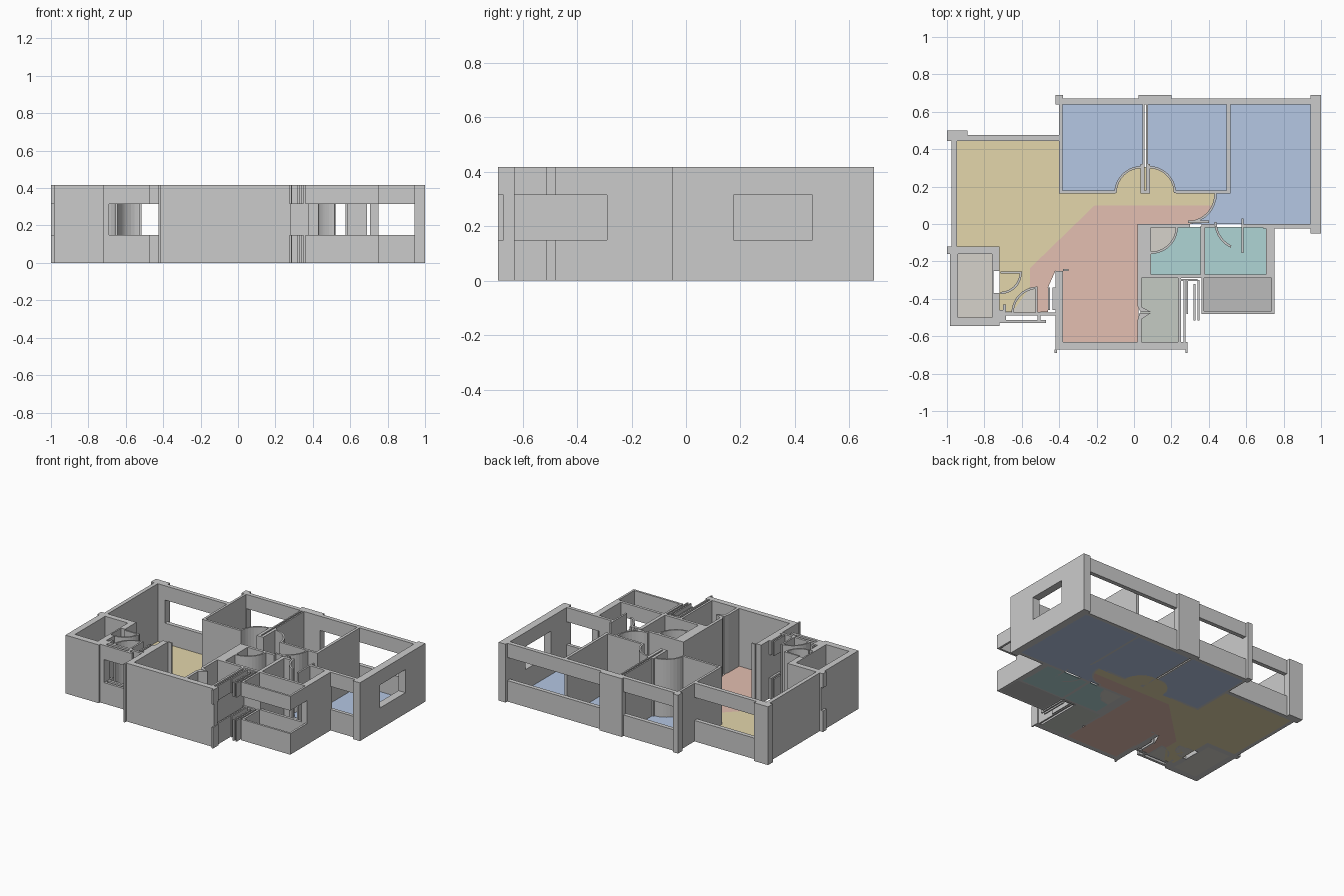
import bpy, bmesh
from math import cos, sin, radians

H, SILL, HEAD, FLOOR = 0.417, 0.15, 0.315, 0.004


def finish(name, bm, color=None):
    bmesh.ops.recalc_face_normals(bm, faces=bm.faces)
    me = bpy.data.meshes.new(name)
    bm.to_mesh(me)
    bm.free()
    ob = bpy.data.objects.new(name, me)
    bpy.context.collection.objects.link(ob)
    if color:
        mat = bpy.data.materials.new(name + "_colour")
        mat.diffuse_color = (*color, 1)
        me.materials.append(mat)
    return ob


def prism(bm, pts, z0, z1):
    f = bm.faces.new([bm.verts.new((x, y, z0)) for x, y in pts])
    new = bmesh.ops.extrude_face_region(bm, geom=[f], use_keep_orig=True)
    verts = [v for v in new["geom"] if isinstance(v, bmesh.types.BMVert)]
    bmesh.ops.translate(bm, verts=verts, vec=(0, 0, z1 - z0))


def rect(x0, x1, y0, y1):
    return [(x0, y0), (x1, y0), (x1, y1), (x0, y1)]


def walls(name, rects, spans=((0, H),)):
    bm = bmesh.new()
    for r in rects:
        for z0, z1 in spans:
            prism(bm, rect(*r), z0, z1)
    finish(name, bm)


def windows(name, rects):
    # wall below the sill and above the head, open between
    walls(name, rects, ((0, SILL), (HEAD, H)))


def arc(cx, cy, r, a0, a1, n=10):
    return [(cx + r * cos(radians(a0 + (a1 - a0) * i / n)),
             cy + r * sin(radians(a0 + (a1 - a0) * i / n))) for i in range(n + 1)]


def swing(name, cx, cy, r, a0, a1, t=0.012):
    # curved full-height door sweep
    bm = bmesh.new()
    prism(bm, arc(cx, cy, r, a0, a1) + arc(cx, cy, r - t, a1, a0), 0, H)
    finish(name, bm)


def floor(name, color, *polys):
    bm = bmesh.new()
    for p in polys:
        prism(bm, p, 0, FLOOR)
    finish(name, bm, color)


# outer shell: pillars and solid walls
walls("corner_pillars", [(-1, -.89, .445, .5), (-.42, -.38, .64, .69),
                         (.025, .2, .64, .69), (.945, 1, .465, .69)])
walls("right_wall", [(.945, 1, -.05, .175)])
walls("left_wall", [(-.975, -.947, -.12, .445)])
walls("front_wall", [(-.42, .28, -.67, -.63), (-.425, -.413, -.69, -.67)])

# outer window walls
windows("right_window", [(.945, 1, .175, .465)])
windows("back_windows", [(-.89, -.4, .445, .475), (-.38, .025, .64, .67), (.2, .945, .64, .67)])
windows("bedroom_front_window", [(.69, .945, -.025, 0)])

# bedroom partitions
walls("bedroom_walls", [(-.4, -.383, .163, .64), (-.383, -.1, .163, .18),
                        (.045, .055, .163, .64), (.065, .075, .163, .64), (.055, .065, .163, .18),
                        (.225, .515, .163, .18), (.495, .515, .18, .64),
                        (.43, .44, .13, .163), (.29, .4, .005, .02)])
walls("bedroom_door_leaves", [(.034, .045, .163, .32), (.075, .086, .163, .32)])
swing("bedroom_door_left", .04, .165, .145, 90, 180)
swing("bedroom_door_middle", .08, .165, .145, 0, 90)
swing("bedroom_door_right", .29, .155, .15, -90, 0)

# bathroom walls
walls("bathroom_walls", [(.02, .09, -.28, 0), (.09, .3, -.02, 0), (.355, .38, -.27, -.01),
                         (.36, .43, -.02, 0), (.58, .69, -.02, 0), (.705, .75, -.29, -.01),
                         (.02, .38, -.29, -.27)])
windows("bathroom_window", [(.38, .705, -.29, -.27)])
swing("bathroom_door_left", .09, -.015, .145, -90, 0)
swing("bathroom_door_right", .58, .01, .15, 180, 245)
walls("bathroom_door_leaf", [(.574, .586, -.155, .03)])

# utility balcony and service room
windows("balcony_windows", [(.36, .75, -.48, -.465), (.36, .375, -.465, -.29), (.735, .75, -.465, -.29)])
walls("service_room_walls", [(.02, .04, -.44, -.29), (.02, .04, -.63, -.51), (.235, .25, -.63, -.29)])
windows("service_window_strips", [(.265, .275, -.66, -.3), (.28, .288, -.48, -.3),
                                  (.25, .34, -.305, -.295), (.318, .328, -.515, -.32),
                                  (.34, .35, -.515, -.3), (.275, .285, -.69, -.63)])
bm = bmesh.new()
for s in (0, 1):
    y = -.44 - .035 * s
    prism(bm, [(.02, y), (.035, y), (.09, y - .03), (.035, y - .03)] if not s
          else [(.03, y), (.09, y), (.04, y - .035), (.02, y - .035)], 0, H)
finish("folding_door", bm)

# entrance shaft
walls("shaft_walls", [(-.985, -.72, -.16, -.12), (-.985, -.94, -.545, -.16),
                      (-.94, -.72, -.545, -.5), (-.76, -.72, -.25, -.16), (-.76, -.72, -.5, -.37),
                      (-.76, -.75, -.37, -.25)])
windows("shaft_ledge", [(-1, -.985, -.16, -.12)])

# entrance hall
walls("hall_wall", [(-.42, -.38, -.63, -.25), (-.38, -.35, -.25, -.24), (-.72, -.69, -.53, -.46)])
windows("hall_front_strips", [(-.69, -.42, -.49, -.472), (-.69, -.47, -.53, -.512),
                              (-.7, -.685, -.53, -.43), (-.515, -.5, -.53, -.47),
                              (-.46, -.45, -.46, -.34), (-.435, -.42, -.46, -.34)])
swing("closet_door", -.715, -.26, .115, -90, 0)
walls("closet_door_leaf", [(-.715, -.6, -.265, -.253)])
swing("entrance_door", -.515, -.475, .14, 90, 180)
walls("entrance_door_leaf", [(-.527, -.515, -.475, -.335)])

# floors
floor("living_floor", (.77, .67, .41),
      [(-.95, .445), (-.395, .445), (-.395, .17)] + arc(.04, .165, .14, 180, 90)
      + arc(.08, .165, .14, 90, 0) + [(.44, .165), (.42, .1), (-.21, .1), (-.555, -.235),
                                      (-.555, -.34), (-.65, -.47), (-.72, -.47), (-.72, -.12), (-.95, -.12)])
floor("dining_floor", (.77, .52, .44),
      [(-.21, .1), (.42, .1), (.38, .04), (.3, .0), (.025, 0), (.025, -.635), (-.39, -.635),
       (-.39, -.25), (-.42, -.25), (-.46, -.34), (-.46, -.47), (-.515, -.47), (-.515, -.335), (-.555, -.34),
       (-.555, -.235)])
floor("bedroom_floors", (.46, .57, .77),
      [(-.385, .645), (.045, .645), (.045, .305)] + arc(.04, .165, .14, 90, 180) + [(-.385, .165)],
      [(.075, .645), (.5, .645), (.5, .165)] + arc(.08, .165, .14, 0, 90) + [(.075, .305)],
      [(.51, .645), (.95, .645), (.95, 0), (.3, 0), (.37, .03), (.42, .08), (.44, .165), (.51, .165)])
floor("bathroom_floors", (.43, .66, .66),
      [(.09, -.275), (.36, -.275), (.36, -.015), (.235, -.015)] + arc(.09, -.015, .14, -5, -90),
      rect(.375, .71, -.275, -.015))
floor("service_floor", (.56, .6, .55), rect(.035, .24, -.635, -.285))
floor("balcony_floor", (.5, .5, .5), rect(.37, .74, -.47, -.285))
floor("shaft_floor", (.67, .65, .6), rect(-.945, -.755, -.505, -.155),
      [(.09, -.015)] + arc(.09, -.015, .14, -90, 0),
      [(-.715, -.26)] + arc(-.715, -.26, .11, -90, 0),
      [(-.515, -.475)] + arc(-.515, -.475, .135, 90, 180))
